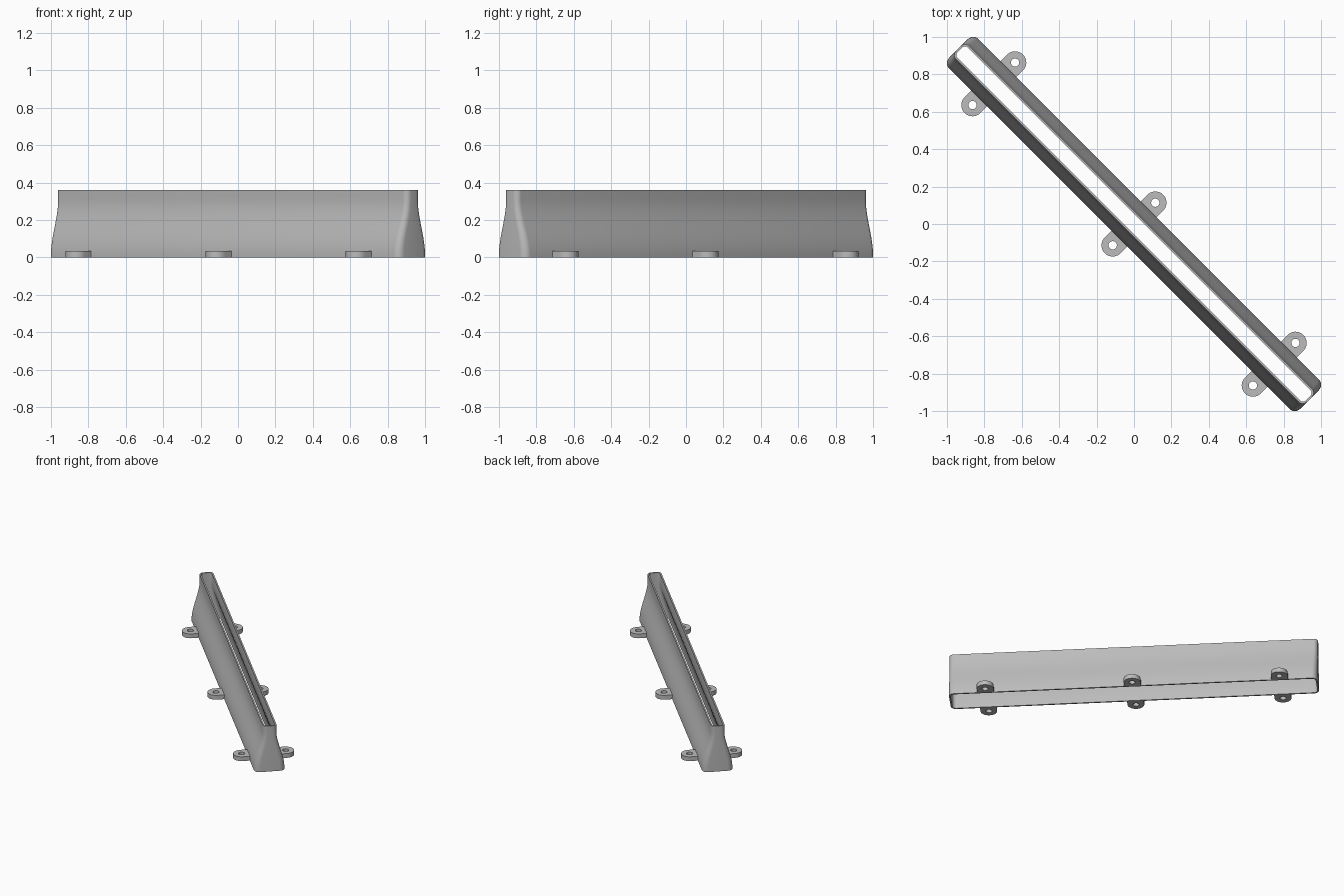
import bpy, bmesh, math
from mathutils import Matrix

cube = bpy.data.objects.get("Cube")
if cube:
    bpy.data.objects.remove(cube, do_unlink=True)

grey = bpy.data.materials.new("plain_grey")
grey.use_nodes = True
colour = (0.5, 0.5, 0.5, 1)
grey.diffuse_color = colour
grey.node_tree.nodes["Principled BSDF"].inputs["Base Color"].default_value = colour

HALF_LENGTH, HEIGHT, WALL = 1.327, 0.36, 0.011
BASE_HALF, TOP_HALF = 0.111, 0.05
DIAGONAL = Matrix.Rotation(-math.pi / 4, 4, "Z")


def finish(name, bm):
    """Turn the part onto the diagonal and make it an object."""
    bmesh.ops.recalc_face_normals(bm, faces=bm.faces)
    bm.transform(DIAGONAL)
    mesh = bpy.data.meshes.new(name)
    bm.to_mesh(mesh)
    bm.free()
    obj = bpy.data.objects.new(name, mesh)
    bpy.context.collection.objects.link(obj)
    mesh.materials.append(grey)
    bpy.ops.object.select_all(action="DESELECT")
    obj.select_set(True)
    bpy.context.view_layer.objects.active = obj
    bpy.ops.object.shade_smooth_by_angle(angle=math.radians(35))
    return obj


def loop_of_rings(bm, rings):
    """Skin the rings in order and join the last one to the first."""
    loops = [[bm.verts.new(p) for p in ring] for ring in rings]
    for a, b in zip(loops, loops[1:] + loops[:1]):
        n = len(a)
        for i in range(n):
            j = (i + 1) % n
            bm.faces.new((a[i], a[j], b[j], b[i]))


def rounded_ring(z, inset, steps=6):
    """Rounded rectangle whose width narrows with height in an S curve."""
    t = min(max((z - 0.01) / 0.3, 0), 1)
    t = t * t * (3 - 2 * t)
    half = BASE_HALF + (TOP_HALF - BASE_HALF) * t - inset
    radius = 0.04 - 0.01 * t - inset
    points = []
    for corner, (sx, sy) in enumerate(((1, 1), (-1, 1), (-1, -1), (1, -1))):
        for k in range(steps + 1):
            a = (corner + k / steps) * math.pi / 2
            points.append((sx * (HALF_LENGTH - inset - radius) + radius * math.cos(a),
                           sy * (half - radius) + radius * math.sin(a), z))
    return points


# Hollow duct, open at the top slot and at the base
levels = [HEIGHT * i / 18 for i in range(19)]
bm = bmesh.new()
loop_of_rings(bm, [rounded_ring(z, 0) for z in levels]
              + [rounded_ring(z, WALL) for z in reversed(levels)])
finish("duct_shell", bm)


def lug_outline(u, side, z, hole, count=32):
    """Round hole, or round-nosed tab that runs square into the wall."""
    radius = 0.022 if hole else 0.06
    points = []
    for i in range(count):
        a = 2 * math.pi * i / count
        c, s = math.cos(a), math.sin(a)
        r = radius
        if not hole and s < 0:
            r = radius / max(abs(c), abs(s))
        points.append((u + r * c, side * (0.161 + r * s), z))
    return points


# Screw lugs in pairs along both long walls
for place, u in (("rear", -1.06), ("middle", 0), ("front", 1.06)):
    for label, side in (("left", 1), ("right", -1)):
        bm = bmesh.new()
        loop_of_rings(bm, [lug_outline(u, side, z, hole) for z, hole in
                           ((0, False), (0.034, False), (0.034, True), (0, True))])
        finish(f"{place}_{label}_lug", bm)
